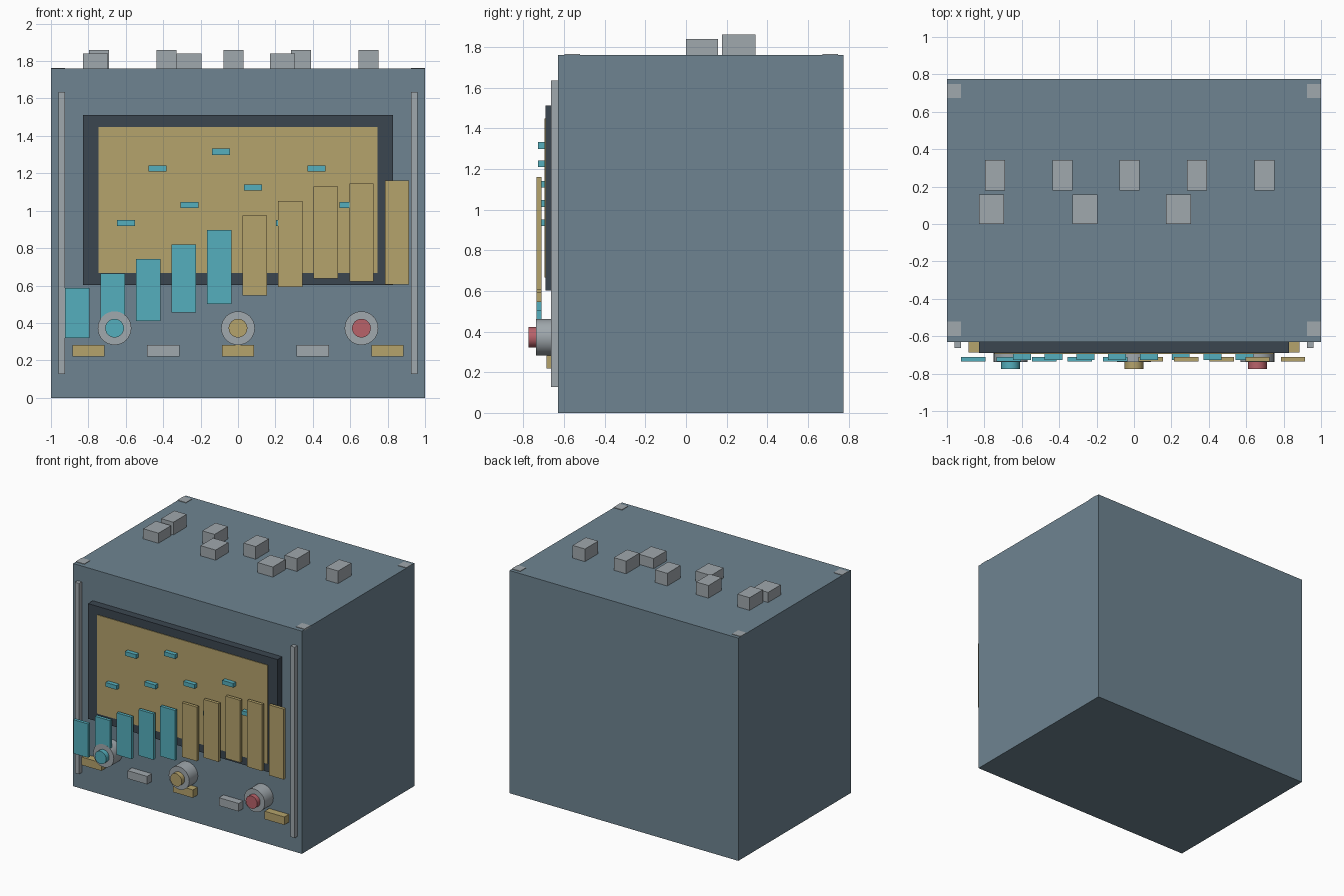
import bpy
import math

cube = bpy.data.objects.get("Cube")
if cube:
    bpy.data.objects.remove(cube, do_unlink=True)


def material(name, hex_colour):
    """Flat material from an sRGB hex string, stored as linear values."""
    rgb = []
    for i in (0, 2, 4):
        c = int(hex_colour[i:i + 2], 16) / 255
        rgb.append(c / 12.92 if c <= 0.04045 else ((c + 0.055) / 1.055) ** 2.4)
    mat = bpy.data.materials.new(name)
    mat.use_nodes = True
    mat.diffuse_color = (*rgb, 1)
    mat.node_tree.nodes["Principled BSDF"].inputs["Base Color"].default_value = (*rgb, 1)
    return mat


SLATE = material("slate blue", "6e8491")
DARK = material("dark slate", "3b4650")
GREY = material("light grey", "a0a8ad")
GOLD = material("gold", "b5a36c")
CYAN = material("cyan", "55afbd")
RED = material("red", "b9626a")


def box(name, mat, x, y, z):
    """Box spanning the given (low, high) range on each axis."""
    bpy.ops.mesh.primitive_cube_add(size=1, location=[(a + b) / 2 for a, b in (x, y, z)])
    obj = bpy.context.object
    obj.name = name
    obj.scale = [b - a for a, b in (x, y, z)]
    bpy.ops.object.transform_apply(location=False, rotation=False, scale=True)
    obj.data.materials.append(mat)
    return obj


def span(centre, size):
    return centre - size / 2, centre + size / 2


def dial(name, mat, x, z, radius, y):
    """Cylinder lying along y."""
    bpy.ops.mesh.primitive_cylinder_add(
        vertices=32, radius=radius, depth=y[1] - y[0],
        location=(x, sum(y) / 2, z), rotation=(math.pi / 2, 0, 0))
    obj = bpy.context.object
    obj.name = name
    obj.data.materials.append(mat)
    bpy.ops.object.shade_smooth_by_angle(angle=math.radians(35))


FRONT, TOP = -0.63, 1.76

# Cabinet
box("cabinet", SLATE, (-1, 1), (FRONT, 0.775), (0, TOP))

# Screen with its surround
box("screen_surround", DARK, (-0.828, 0.828), (-0.69, FRONT), (0.602, 1.512))
box("screen", GOLD, (-0.745, 0.745), (-0.695, -0.68), (0.667, 1.447))

# Small marks scattered over the screen
for i, z in enumerate((0.935, 1.225, 1.03, 1.315, 1.125, 0.935, 1.225, 1.03)):
    box(f"screen_mark_{i + 1}", CYAN, span(-0.6 + 0.17 * i, 0.096),
        (-0.728, -0.693), span(z, 0.033))

# Rising row of bars in front of the screen
for i in range(10):
    centre = 0.453 + 0.0614 * min(i, 7)
    box(f"bar_{i + 1}", CYAN if i < 5 else GOLD, span(-0.86 + 0.19 * i, 0.13),
        (-0.736, -0.711), span(centre, 0.267 + 0.0322 * i))

# Three dials with coloured caps
for side, x, mat in (("right", -0.66, CYAN), ("middle", 0, GOLD), ("left", 0.66, RED)):
    dial(f"{side}_dial", GREY, x, 0.372, 0.09, (-0.737, FRONT))
    dial(f"{side}_dial_cap", mat, x, 0.372, 0.05, (-0.775, -0.73))

# Row of push buttons
for i in range(5):
    box(f"button_{i + 1}", GREY if i % 2 else GOLD, span(-0.8 + 0.4 * i, 0.172),
        (-0.687, FRONT), span(0.251, 0.063))

# Side rails and top corner plates
for side, s in (("left", 1), ("right", -1)):
    box(f"{side}_rail", GREY, span(0.943 * s, 0.036), (-0.664, FRONT), (0.127, 1.635))
    for end, y in (("front", -0.56), ("back", 0.71)):
        box(f"{end}_{side}_corner_plate", GREY, span(0.963 * s, 0.074),
            span(y, 0.075), (TOP - 0.01, TOP + 0.004))

# Blocks on the roof, in two rows
for i in range(5):
    box(f"back_roof_block_{i + 1}", GREY, span(-0.743 + 0.36 * i, 0.107),
        (0.178, 0.343), (TOP, 1.86))
for i in range(3):
    box(f"front_roof_block_{i + 1}", GREY, span(-0.762 + 0.5 * i, 0.133),
        (0, 0.158), (TOP, 1.84))
